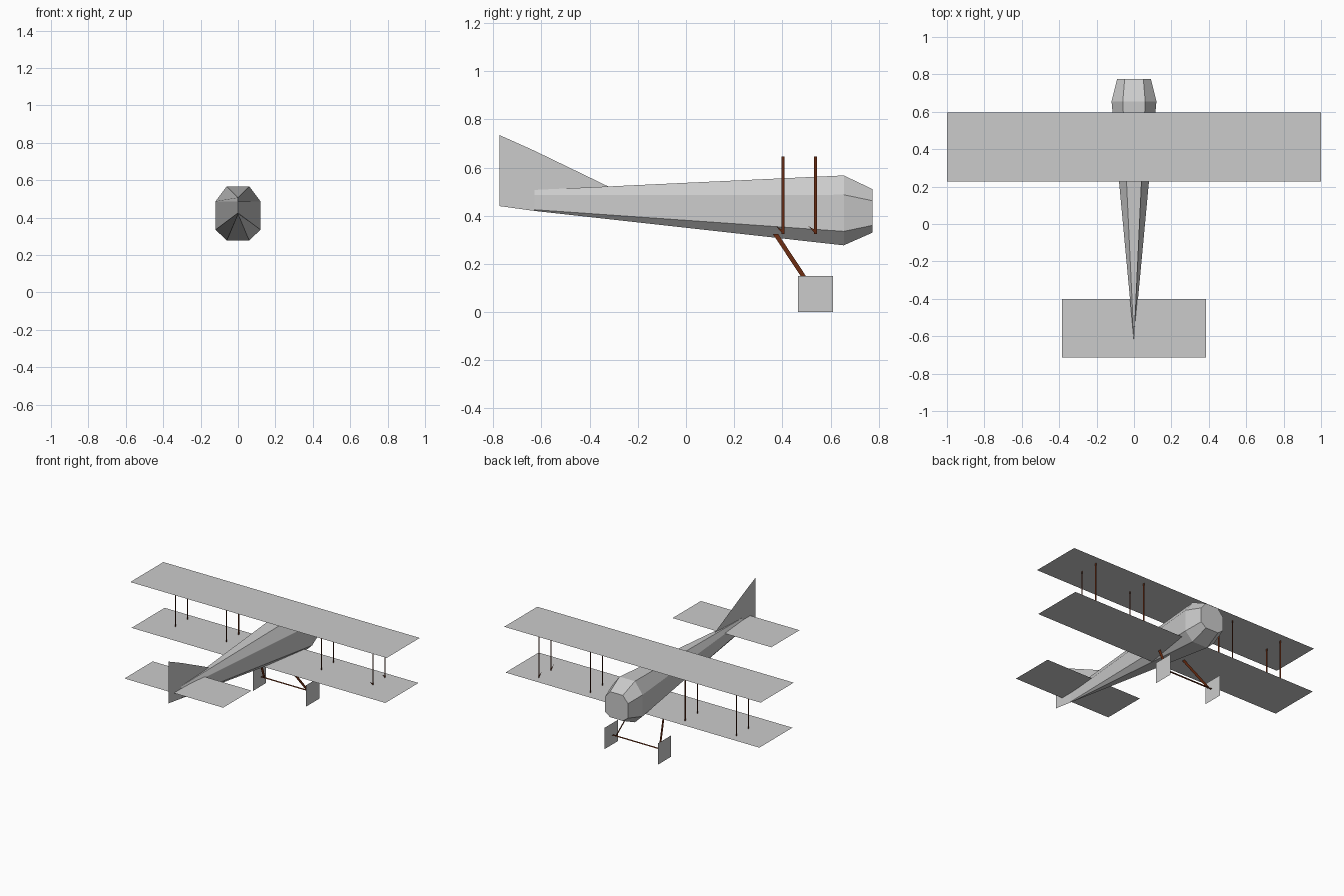
import bpy, bmesh
from mathutils import Vector

cube = bpy.data.objects.get("Cube")
if cube:
    bpy.data.objects.remove(cube, do_unlink=True)


def make_material(name, color):
    mat = bpy.data.materials.new(name)
    mat.use_nodes = True
    mat.diffuse_color = (*color, 1)
    mat.node_tree.nodes["Principled BSDF"].inputs["Base Color"].default_value = (*color, 1)
    return mat


GREY = make_material("light grey", (0.6, 0.6, 0.6))
BROWN = make_material("dark brown wood", (0.13, 0.022, 0.005))


def finish(name, bm, mat):
    mesh = bpy.data.meshes.new(name)
    bm.to_mesh(mesh)
    bm.free()
    mesh.materials.append(mat)
    obj = bpy.data.objects.new(name, mesh)
    bpy.context.collection.objects.link(obj)
    return obj


def sheet(name, points, mat):
    """One thin flat panel from its corner points."""
    bm = bmesh.new()
    bm.faces.new([bm.verts.new(p) for p in points])
    return finish(name, bm, mat)


def level_panel(name, half_span, y0, y1, z, mat):
    return sheet(name, [(-half_span, y0, z), (half_span, y0, z),
                        (half_span, y1, z), (-half_span, y1, z)], mat)


def upright_panel(name, x, outline, mat):
    return sheet(name, [(x, y, z) for y, z in outline], mat)


# Fuselage: eight-sided sections lofted from nose to a vertical tail edge
def section(y, inner, outer, top, shoulder, belly, bottom):
    right = [(inner, top), (outer, shoulder), (outer, belly), (inner, bottom)]
    left = [(-x, z) for x, z in reversed(right)]
    return [Vector((x, y, z)) for x, z in right + left]


sections = [
    section(0.775, 0.05, 0.09, 0.51, 0.462, 0.36, 0.33),
    section(0.655, 0.06, 0.12, 0.567, 0.487, 0.335, 0.277),
    section(-0.63, 0, 0, 0.507, 0.485, 0.425, 0.42),
]
bm = bmesh.new()
rings = [[bm.verts.new(p) for p in s] for s in sections]
for a, b in zip(rings, rings[1:]):
    for i in range(8):
        j = (i + 1) % 8
        bm.faces.new((a[i], a[j], b[j], b[i]))
bm.faces.new(rings[0])
bmesh.ops.remove_doubles(bm, verts=bm.verts, dist=0.0005)
bmesh.ops.recalc_face_normals(bm, faces=bm.faces)
finish("fuselage", bm, GREY)

# Wings
WING_BACK, WING_FRONT, LOW, HIGH = 0.228, 0.597, 0.325, 0.645
level_panel("upper_wing", 1.0, WING_BACK, WING_FRONT, HIGH, GREY)
level_panel("lower_wing", 0.99, WING_BACK, WING_FRONT, LOW, GREY)

# Tail surfaces, each with its hinged rear half
level_panel("stabilizer", 0.385, -0.585, -0.4, 0.49, GREY)
level_panel("elevator", 0.385, -0.715, -0.585, 0.49, GREY)
upright_panel("fin", 0, [(-0.63, 0.42), (-0.32, 0.52), (-0.63, 0.67)], GREY)
upright_panel("rudder", 0, [(-0.775, 0.44), (-0.63, 0.42),
                            (-0.63, 0.67), (-0.775, 0.735)], GREY)

# Wing struts
for side, s in (("left", 1), ("right", -1)):
    for place, x in (("inner", 0.37), ("outer", 0.77)):
        for end, y in (("rear", 0.402), ("front", 0.537)):
            upright_panel(f"{side}_{place}_{end}_strut", s * x,
                          [(y - 0.006, LOW), (y + 0.006, LOW),
                           (y + 0.006, HIGH), (y - 0.006, HIGH)], BROWN)

# Small foot brackets on the left outer struts
for end, y in (("rear", 0.402), ("front", 0.537)):
    upright_panel(f"{end}_strut_bracket", 0.77,
                  [(y, LOW), (y - 0.03, LOW + 0.033), (y, LOW + 0.014)], BROWN)

# Landing gear: slanted legs, square wheels and an axle
AXLE_Y, AXLE_Z = 0.537, 0.075
for side, s in (("left", 1), ("right", -1)):
    sheet(f"{side}_gear_leg",
          [(s * 0.1, 0.36, LOW), (s * 0.1, 0.382, LOW),
           (s * 0.17, AXLE_Y + 0.01, AXLE_Z), (s * 0.17, AXLE_Y - 0.012, AXLE_Z)], BROWN)
    upright_panel(f"{side}_wheel", s * 0.207,
                  [(AXLE_Y - 0.073, 0), (AXLE_Y + 0.073, 0),
                   (AXLE_Y + 0.073, 0.15), (AXLE_Y - 0.073, 0.15)], GREY)
level_panel("axle", 0.195, AXLE_Y - 0.008, AXLE_Y + 0.008, AXLE_Z, BROWN)
